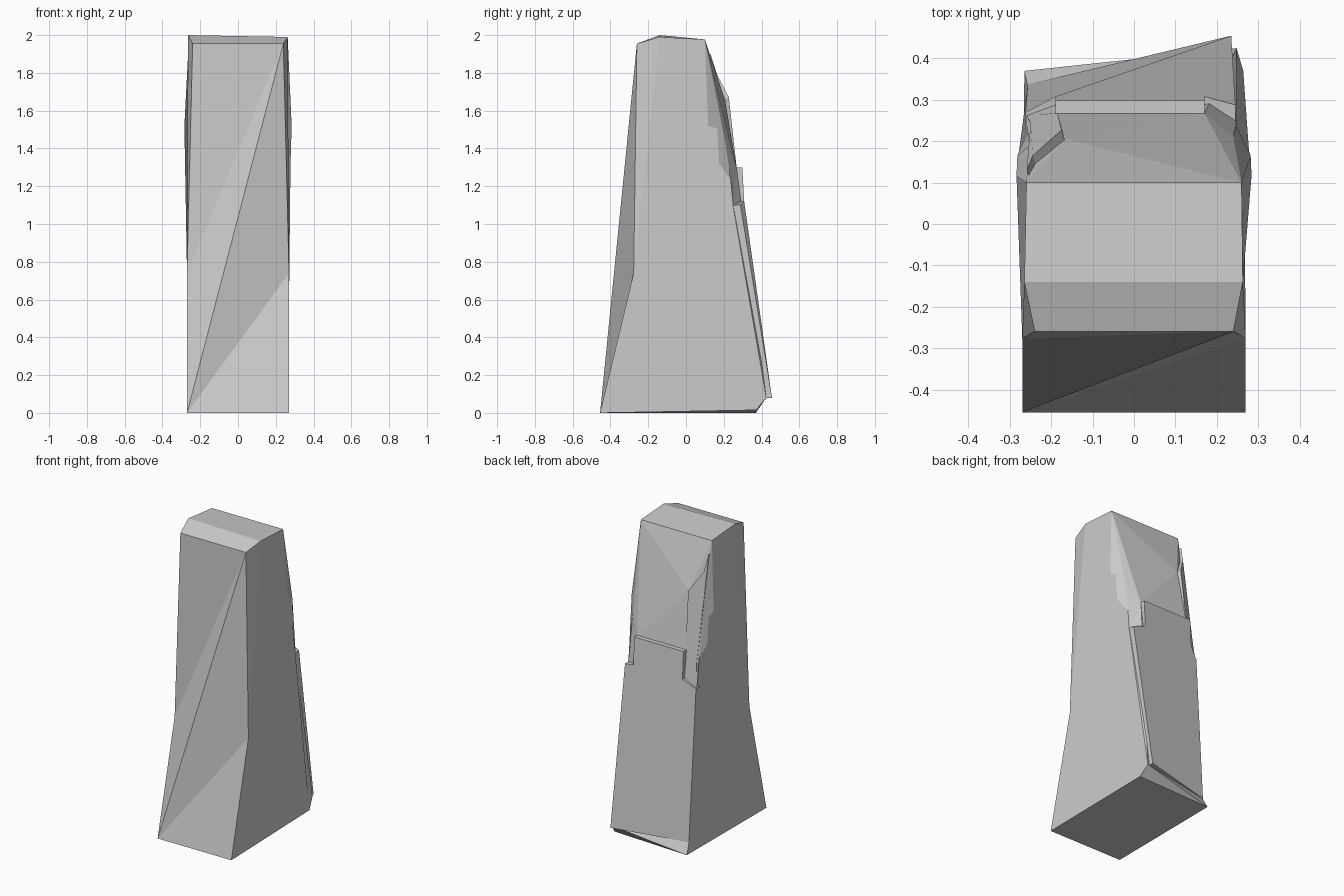
import bpy, bmesh
from mathutils import Vector

if "Cube" in bpy.data.objects:
    bpy.data.objects.remove(bpy.data.objects["Cube"])


def solid(name, points, faces):
    bm = bmesh.new()
    vs = [bm.verts.new(p) for p in points]
    for f in faces:
        bm.faces.new([vs[i] for i in f])
    bmesh.ops.recalc_face_normals(bm, faces=bm.faces)
    me = bpy.data.meshes.new(name)
    bm.to_mesh(me)
    bm.free()
    ob = bpy.data.objects.new(name, me)
    bpy.context.collection.objects.link(ob)
    return ob


def plate(name, outline, depth):
    # outer outline pushed into the stone by a depth vector
    n = len(outline)
    inner = [Vector(p) + Vector(depth) for p in outline]
    walls = [(i, (i + 1) % n, (i + 1) % n + n, i + n) for i in range(n)]
    return solid(name, list(outline) + inner,
                 [tuple(range(n)), tuple(range(2 * n - 1, n - 1, -1))] + walls)


# Half outline of the stone, seen from the side: front foot, up, over, down the back
half = [
    (.270, -.455, 0), (.270, -.277, .74), (.240, -.260, 1.955),
    (.263, -.140, 1.99), (.260, .100, 1.977), (.284, .117, 1.52),
    (.282, .165, 1.505), (.278, .175, 1.32), (.247, .238, 1.23),
    (.247, .250, 1.09), (.248, .425, .08), (.264, .370, .015),
    (.240, .210, 1.42),
]
N = len(half)
left = [(-x, y, z) for x, y, z in half]
left[3] = (-.265, -.14, 2.0)
left[9] = (-.262, .26, 1.06)
left[10] = (-.257, .335, .07)
left[11] = (-.265, .37, 0)
left[12] = (-.253, .19, 1.5)
# ledge foot right, ledge foot left, chip foot
extra = [(.17, .268, 1.295), (-.19, .268, 1.295), (-.165, .206, 1.66)]
LR, LL, CF = 2 * N, 2 * N + 1, 2 * N + 2
L = lambda i: i + N

# Sides, edge bevels and chipped back corners, repeated on both sides
side = [(0, 1, 3, 4, 5, 6, 7, 8, 9, 10, 11), (1, 2, 3),
        (4, 5, 6, 7, 8, 12), (8, 9, 12)]
faces = side + [tuple(L(i) for i in f) for f in side]
# Bent front
faces += [(L(0), 0, 1), (L(0), 1, 2), (L(0), 2, L(1)), (L(1), 2, L(2))]
# Top, underside and heel
faces += [(L(2), 2, 3, L(3)), (L(3), 3, 4, L(4)),
          (L(0), L(11), 11, 0), (L(11), L(10), 10), (L(11), 10, 11)]
# Back
faces += [(L(4), 4, CF), (4, 12, LR), (4, LR, CF), (CF, LR, LL),
          (L(4), CF, L(12)), (CF, LL, L(12)), (12, 9, LR), (L(9), L(12), LL),
          (9, 10, LR), (LR, 10, L(10)), (LR, L(10), LL), (LL, L(10), L(9))]
solid("stone_body", half + left + extra, faces)

# Thick layer on the lower back with notched top corners
plate("back_slab", [
    (-.257, .337, .07), (.235, .455, .08), (.245, .288, 1.10),
    (.17, .308, 1.12), (.17, .298, 1.30), (-.19, .298, 1.30),
    (-.19, .308, 1.12), (-.262, .270, 1.06)], (0, -.045, 0))

# Raised flake on the upper left back corner
plate("corner_flake", [
    (-.19, .29, 1.10), (-.175, .227, 1.67), (-.245, .165, 1.79),
    (-.259, .13, 1.90), (-.25, .245, 1.22), (-.260, .262, 1.06)],
    (.012, -.035, -.01))
